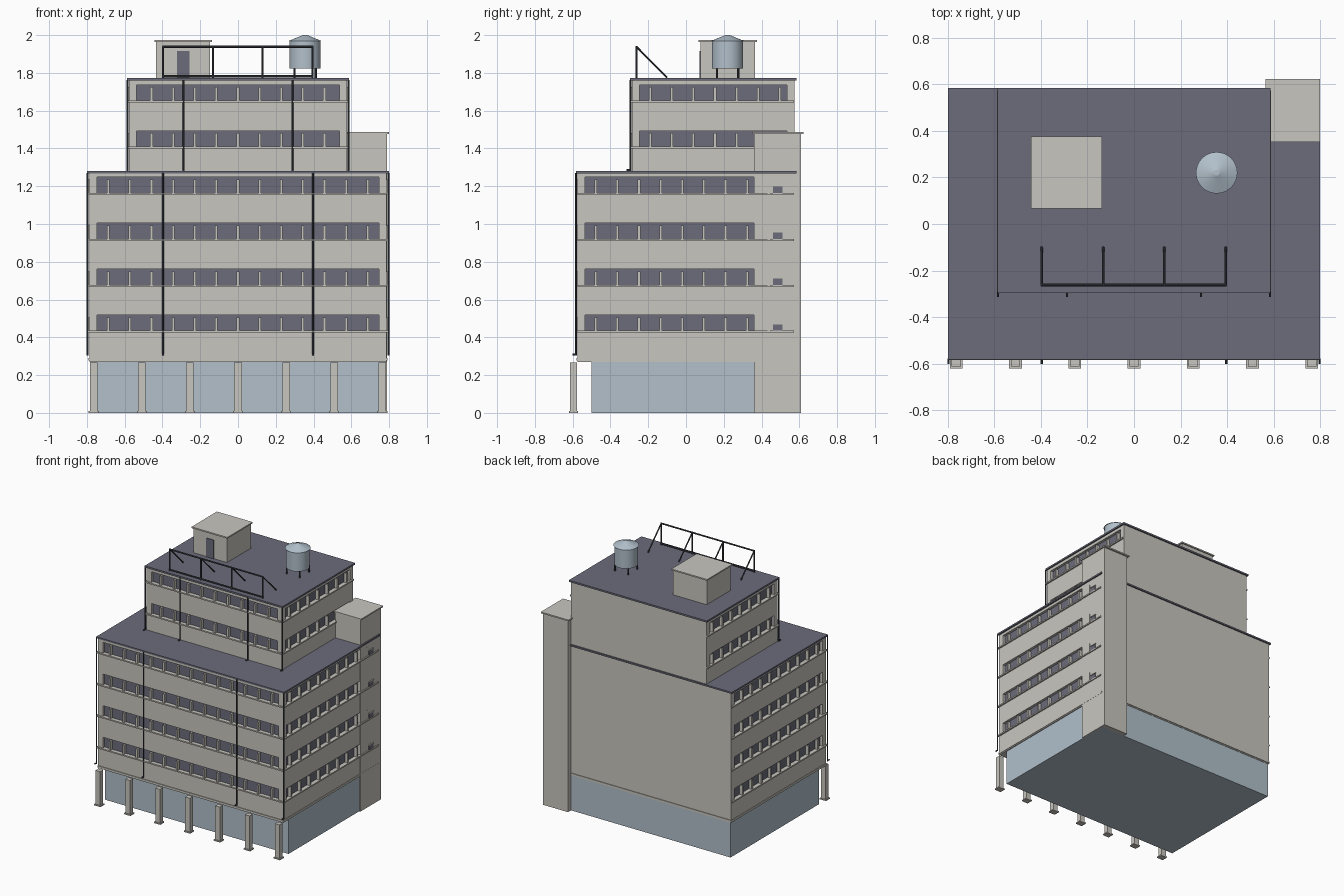
import bpy, bmesh, math
from mathutils import Vector, Matrix

cube = bpy.data.objects.get("Cube")
if cube:
    bpy.data.objects.remove(cube, do_unlink=True)


def material(name, r, g, b):
    m = bpy.data.materials.new(name)
    m.use_nodes = True
    m.diffuse_color = (r, g, b, 1)
    m.node_tree.nodes["Principled BSDF"].inputs["Base Color"].default_value = (r, g, b, 1)
    return m


CONCRETE = material("pale concrete", 0.58, 0.565, 0.52)
SLATE = material("slate grey", 0.147, 0.15, 0.195)
GLASS = material("pale blue", 0.445, 0.527, 0.597)
IRON = material("dark iron", 0.05, 0.053, 0.065)


def finish(name, bm, mat):
    me = bpy.data.meshes.new(name)
    bm.to_mesh(me)
    bm.free()
    me.materials.append(mat)
    ob = bpy.data.objects.new(name, me)
    bpy.context.scene.collection.objects.link(ob)
    return ob


def add_box(bm, x0, x1, y0, y1, z0, z1):
    m = Matrix.Translation(((x0 + x1) / 2, (y0 + y1) / 2, (z0 + z1) / 2))
    bmesh.ops.create_cube(bm, size=1, matrix=m @ Matrix.Diagonal((x1 - x0, y1 - y0, z1 - z0, 1)))


def boxes(name, mat, items):
    bm = bmesh.new()
    for b in items:
        add_box(bm, *b)
    return finish(name, bm, mat)


def add_bar(bm, a, b, r):
    a, b = Vector(a), Vector(b)
    d = b - a
    m = Matrix.Translation((a + b) / 2) @ d.to_track_quat('Z', 'Y').to_matrix().to_4x4()
    bmesh.ops.create_cone(bm, cap_ends=True, segments=8, radius1=r, radius2=r, depth=d.length, matrix=m)


def window_storey(name, hw, front, back, z0, z1, rows, height):
    """Wall block with recessed window bands on the front and both sides."""
    wall = boxes(name + "_walls", CONCRETE, [(-hw, hw, front, back, z0, z1)])
    cuts, panes, fins, sills = [], [], [], []
    inset, depth, pitch = 0.04, 0.025, 0.1145
    for z in rows:
        top = z + height
        w = hw - inset
        y0, y1 = front + inset, back - inset
        fin_top = z + height * 0.85
        # front band
        cuts.append((-w, w, front - 0.02, front + depth, z, top))
        panes.append((-w, w, front + depth - 0.005, front + depth + 0.002, z, top))
        count = int(w / pitch)
        for k in range(-count, count + 1):
            x = k * pitch
            fins.append((x - 0.007, x + 0.007, front - 0.004, front + depth, z, fin_top))
        # side bands
        for s in (-1, 1):
            def side(a, b, ya, yb, za, zb):
                return (min(s * a, s * b), max(s * a, s * b), ya, yb, za, zb)
            cuts.append(side(hw - depth, hw + 0.02, y0, y1, z, top))
            panes.append(side(hw - depth - 0.002, hw - depth + 0.005, y0, y1, z, top))
            y = y0 + pitch / 2
            while y < y1:
                fins.append(side(hw - depth, hw + 0.004, y - 0.007, y + 0.007, z, fin_top))
                y += pitch
        sills.append((-hw - 0.011, hw + 0.011, front - 0.01, back - 0.002, z - 0.01, z))
    cutter = boxes(name + "_cutter", CONCRETE, cuts)
    cutter.hide_render = True
    cutter.hide_set(True)
    mod = wall.modifiers.new("window bands", 'BOOLEAN')
    mod.operation = 'DIFFERENCE'
    mod.solver = 'EXACT'
    mod.object = cutter
    bpy.context.view_layer.objects.active = wall
    wall.select_set(True)
    bpy.ops.object.modifier_apply(modifier=mod.name)
    bpy.data.objects.remove(cutter, do_unlink=True)
    boxes(name + "_window_panes", SLATE, panes)
    boxes(name + "_window_fins", CONCRETE, fins)
    boxes(name + "_sills", CONCRETE, sills)


# Ground floor glazing and string course
boxes("ground_floor_glazing", GLASS, [(-0.78, 0.78, -0.5, 0.572, 0, 0.275)])
boxes("string_course", CONCRETE, [(-0.791, 0.791, -0.58, 0.58, 0.278, 0.29)])

# Office floors
low_rows = (0.435, 0.678, 0.921, 1.165)
window_storey("lower", 0.787, -0.575, 0.575, 0.27, 1.27, low_rows, 0.083)
window_storey("upper", 0.577, -0.287, 0.575, 1.27, 1.765, (1.41, 1.654), 0.083)
boxes("lower_roof", SLATE, [(-0.8, 0.8, -0.582, 0.585, 1.268, 1.28)])
boxes("upper_roof", SLATE, [(-0.587, 0.587, -0.296, 0.585, 1.76, 1.773)])

# Stair tower with its small windows
boxes("stair_tower", CONCRETE, [(0.578, 0.79, 0.36, 0.609, 0, 1.476)])
boxes("stair_tower_cap", CONCRETE, [(0.565, 0.8, 0.353, 0.622, 1.476, 1.486)])
boxes("stair_windows", SLATE, [(0.785, 0.794, 0.46, 0.51, z, z + 0.034) for z in low_rows])
boxes("stair_window_hoods", CONCRETE, [(0.785, 0.797, 0.455, 0.515, z + 0.034, z + 0.04) for z in low_rows])

# Front columns with plinths
cols = []
for i in range(-3, 4):
    x = i * 0.2545
    cols.append((x - 0.02, x + 0.02, -0.613, -0.577, 0, 0.268))
    cols.append((x - 0.027, x + 0.027, -0.62, -0.572, 0, 0.009))
boxes("front_columns", CONCRETE, cols)

# Drain pipes
bm = bmesh.new()
for xs, y, z0, z1 in (((0.797, 0.397), -0.582, 0.305, 1.27), ((0.584, 0.288), -0.294, 1.28, 1.762)):
    for x in xs:
        for s in (-1, 1):
            add_bar(bm, (s * x, y, z0), (s * x, y, z1), 0.005)
            add_bar(bm, (s * x, y, z0 + 0.005), (s * x, y - 0.02, z0 + 0.005), 0.005)
finish("drain_pipes", bm, IRON)

# Roof hut
boxes("roof_hut", CONCRETE, [(-0.433, -0.147, 0.077, 0.366, 1.77, 1.963)])
boxes("roof_hut_cap", CONCRETE, [(-0.442, -0.138, 0.067, 0.375, 1.963, 1.973)])
boxes("roof_hut_door", SLATE, [(-0.323, -0.258, 0.072, 0.079, 1.773, 1.917)])

# Water tank
bm = bmesh.new()
for r1, r2, z0, z1 in ((0.083, 0.083, 1.822, 1.968), (0.089, 0.012, 1.968, 2.0)):
    bmesh.ops.create_cone(bm, cap_ends=True, segments=32, radius1=r1, radius2=r2, depth=z1 - z0,
                          matrix=Matrix.Translation((0.355, 0.22, (z0 + z1) / 2)))
tank = finish("water_tank", bm, GLASS)
bpy.ops.object.select_all(action='DESELECT')
tank.select_set(True)
bpy.context.view_layer.objects.active = tank
bpy.ops.object.shade_smooth_by_angle(angle=math.radians(20))
bm = bmesh.new()
for sx in (-1, 1):
    for sy in (-1, 1):
        x, y = 0.355 + sx * 0.056, 0.22 + sy * 0.056
        add_bar(bm, (x, y, 1.77), (x, y, 1.825), 0.006)
finish("tank_legs", bm, IRON)

# Roof sign frame with back braces
bm = bmesh.new()
for x in (-0.397, -0.132, 0.13, 0.394):
    add_bar(bm, (x, -0.262, 1.77), (x, -0.262, 1.942), 0.006)
    add_bar(bm, (x, -0.262, 1.938), (x, -0.1, 1.775), 0.005)
for z in (1.782, 1.938):
    add_bar(bm, (-0.4, -0.262, z), (0.397, -0.262, z), 0.006)
finish("sign_frame", bm, IRON)
